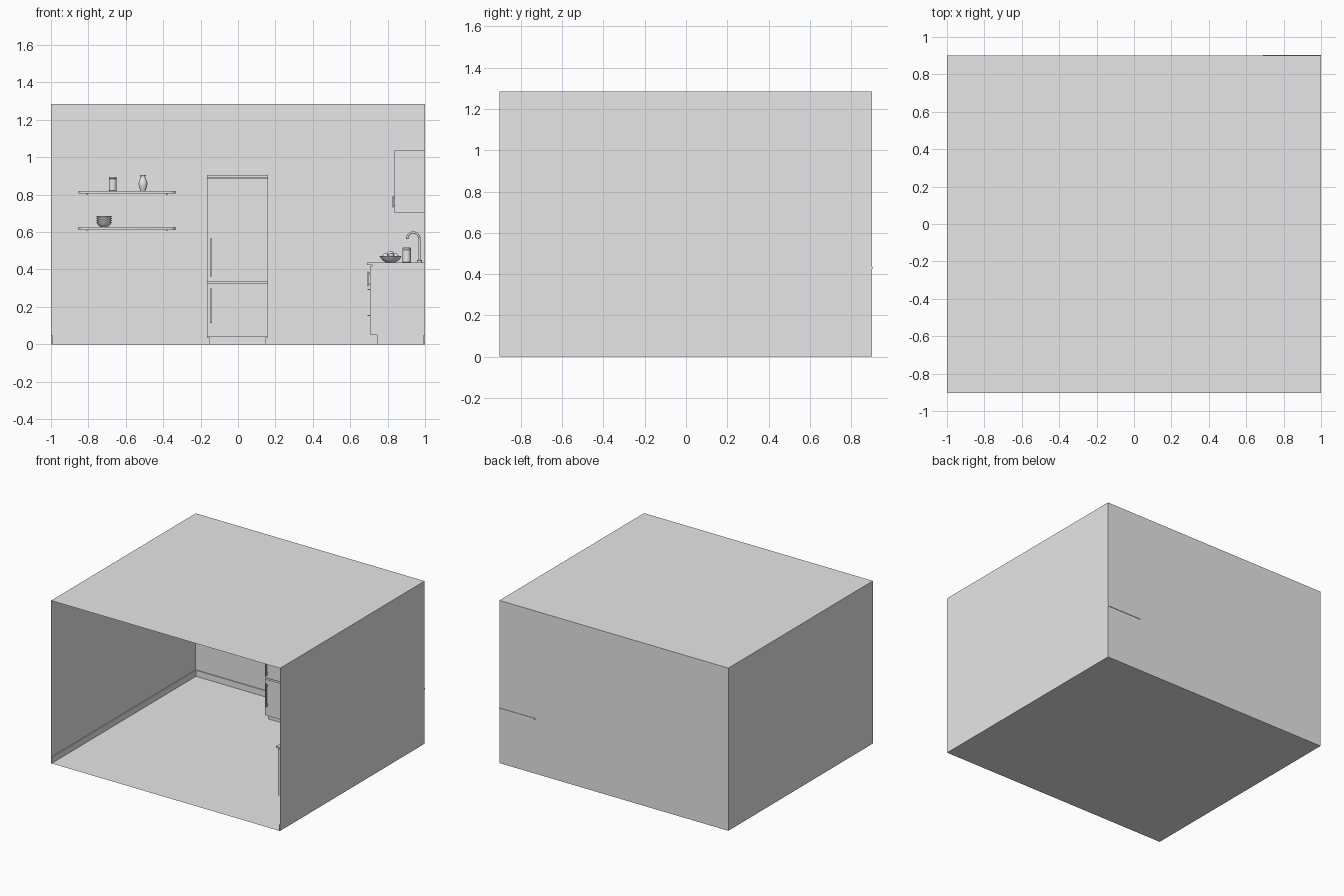
import bpy, bmesh, math
from mathutils import Vector

if "Cube" in bpy.data.objects:
    bpy.data.objects.remove(bpy.data.objects["Cube"])

grey = bpy.data.materials.new("plain grey")
grey.diffuse_color = (0.8, 0.8, 0.8, 1)
grey.use_nodes = True
grey.node_tree.nodes["Principled BSDF"].inputs["Base Color"].default_value = grey.diffuse_color

X, YF, YB, H = 1.0, -0.904, 0.9, 1.285      # room limits


def finish(name, bm, smooth=False):
    me = bpy.data.meshes.new(name)
    bm.to_mesh(me)
    bm.free()
    me.materials.append(grey)
    ob = bpy.data.objects.new(name, me)
    bpy.context.collection.objects.link(ob)
    if smooth:
        bpy.ops.object.select_all(action='DESELECT')
        ob.select_set(True)
        bpy.context.view_layer.objects.active = ob
        bpy.ops.object.shade_smooth_by_angle(angle=math.radians(40))
    return ob


def add_box(bm, x0, x1, y0, y1, z0, z1):
    vs = bmesh.ops.create_cube(bm, size=1)["verts"]
    for v in vs:
        v.co = Vector((x0 if v.co.x < 0 else x1, y0 if v.co.y < 0 else y1,
                       z0 if v.co.z < 0 else z1))


def boxes(name, *dims):
    bm = bmesh.new()
    for d in dims:
        add_box(bm, *d)
    return finish(name, bm)


def lathe(name, x, y, z, profile, n=32):
    """Spin (radius, height) points about a vertical axis."""
    bm = bmesh.new()
    vs = [bm.verts.new((r, 0, h)) for r, h in profile]
    es = [bm.edges.new(p) for p in zip(vs, vs[1:])]
    bmesh.ops.spin(bm, geom=vs + es, cent=(0, 0, 0), axis=(0, 0, 1),
                   angle=2 * math.pi, steps=n, use_duplicate=False)
    bmesh.ops.remove_doubles(bm, verts=bm.verts, dist=1e-5)
    bmesh.ops.recalc_face_normals(bm, faces=bm.faces)
    ob = finish(name, bm, True)
    ob.location = (x, y, z)
    return ob


def tube(name, pts, r):
    cu = bpy.data.curves.new(name, 'CURVE')
    cu.dimensions = '3D'
    cu.bevel_depth, cu.bevel_resolution, cu.use_fill_caps = r, 3, True
    sp = cu.splines.new('POLY')
    sp.points.add(len(pts) - 1)
    for p, co in zip(sp.points, pts):
        p.co = (*co, 1)
    cu.materials.append(grey)
    ob = bpy.data.objects.new(name, cu)
    bpy.context.collection.objects.link(ob)
    return ob


# Room shell: thin sheets, open at the front
bm = bmesh.new()
add_box(bm, -X, X, YF, YB, 0, H)
bm.normal_update()
bmesh.ops.delete(bm, geom=[f for f in bm.faces if f.normal.y < -0.5], context='FACES')
bmesh.ops.reverse_faces(bm, faces=bm.faces)
finish("room_shell", bm)

# Skirting boards
boxes("skirting", (-X, -X + 0.007, YF, YB, 0.002, 0.05),
      (X - 0.007, X, YF, YB, 0.002, 0.05),
      (-X, X, YB - 0.007, YB, 0.002, 0.05))

# Fridge
fx0, fx1, fy = -0.166, 0.16, 0.573
boxes("fridge_plinth", (fx0 + 0.011, fx1 - 0.011, fy + 0.03, YB - 0.01, 0, 0.035))
boxes("fridge_body", (fx0, fx1, fy + 0.035, YB - 0.01, 0.035, 0.889))
boxes("fridge_cap", (fx0, fx1, fy, YB - 0.01, 0.889, 0.905))
boxes("fridge_doors", (fx0, fx1, fy, fy + 0.032, 0.04, 0.325),
      (fx0, fx1, fy, fy + 0.032, 0.336, 0.886))
for name, z0, z1 in (("lower_fridge_handle", 0.115, 0.297), ("upper_fridge_handle", 0.362, 0.565)):
    boxes(name, (-0.149, -0.139, fy - 0.02, fy - 0.012, z0, z1),
          (-0.148, -0.140, fy - 0.013, fy, z0 + 0.012, z0 + 0.022),
          (-0.148, -0.140, fy - 0.013, fy, z1 - 0.022, z1 - 0.012))

# Base cabinets along the right wall
cy0, cy1 = -0.51, YB
body = boxes("base_cabinet", (0.72, X, cy0 + 0.004, cy1, 0.05, 0.424))
boxes("base_plinth", (0.742, X, cy0 + 0.004, cy1, 0, 0.05))
top = boxes("countertop", (0.69, X, cy0, cy1 + 0.004, 0.424, 0.437))

# Sink opening cut through the top and into the cabinet
sink_y = 0.2
cutter = boxes("sink_cutter", (0.755, 0.93, sink_y - 0.15, sink_y + 0.15, 0.33, 0.5))
cutter.hide_render = True
cutter.hide_set(True)
for ob in (body, top):
    m = ob.modifiers.new("sink", 'BOOLEAN')
    m.object, m.operation, m.solver = cutter, 'DIFFERENCE', 'EXACT'

# Doors and drawers with handles, facing the room
n = 4
step = (cy1 - cy0 - 0.004) / n
for i in range(n):
    a = cy0 + 0.004 + i * step
    b = a + step - 0.005
    if i == 1:                                   # drawer stack
        for z0, z1 in ((0.052, 0.19), (0.194, 0.33), (0.334, 0.418)):
            mid = (a + b) / 2
            zh = z1 - 0.04
            boxes("drawer_front", (0.705, 0.72, a, b, z0, z1))
            boxes("drawer_handle", (0.693, 0.698, mid - 0.06, mid + 0.06, zh, zh + 0.006),
                  (0.697, 0.705, mid - 0.05, mid - 0.044, zh, zh + 0.006),
                  (0.697, 0.705, mid + 0.044, mid + 0.05, zh, zh + 0.006))
    else:
        boxes("base_door", (0.705, 0.72, a, b, 0.052, 0.418))
        h = b - 0.03
        boxes("base_door_handle", (0.693, 0.698, h, h + 0.008, 0.31, 0.39),
              (0.697, 0.705, h, h + 0.008, 0.32, 0.326),
              (0.697, 0.705, h, h + 0.008, 0.374, 0.38))

# Wall cabinets
boxes("wall_cabinet", (0.85, X, cy0 + 0.004, cy1, 0.702, 1.038))
for i in range(n):
    a = cy0 + 0.004 + i * step
    b = a + step - 0.005
    h = b - 0.03 if i % 2 == 0 else a + 0.022
    boxes("wall_door", (0.836, 0.85, a, b, 0.702, 1.038))
    boxes("wall_door_handle", (0.826, 0.831, h, h + 0.008, 0.73, 0.793),
          (0.83, 0.836, h, h + 0.008, 0.738, 0.744),
          (0.83, 0.836, h, h + 0.008, 0.779, 0.785))

# Tap: riser, arched spout and lever
arc = [(0.937 + 0.033 * math.cos(t), sink_y, 0.562 + 0.036 * math.sin(t))
       for t in (math.pi * k / 12 for k in range(13))]
tube("tap_spout", [(0.97, sink_y, 0.437)] + arc, 0.006)
lathe("tap_base", 0.97, sink_y, 0.437, [(0, 0), (0.013, 0), (0.013, 0.012), (0.008, 0.014), (0, 0.014)])

# Wall shelves with rounded front corners, and brackets
sx0, sx1, sy, r = -0.852, -0.334, YB - 0.17, 0.03
for name, z in (("upper_shelf", 0.805), ("lower_shelf", 0.612)):
    bm = bmesh.new()
    pts = [(sx1, YB), (sx0, YB)]
    for cx, start in ((sx0 + r, math.pi), (sx1 - r, 1.5 * math.pi)):
        pts += [(cx + r * math.cos(start + k * math.pi / 12),
                 sy + r + r * math.sin(start + k * math.pi / 12)) for k in range(7)]
    f = bm.faces.new([bm.verts.new((x, y, z)) for x, y in pts])
    ext = bmesh.ops.extrude_face_region(bm, geom=[f])["geom"]
    bmesh.ops.translate(bm, vec=(0, 0, 0.015), verts=[v for v in ext if isinstance(v, bmesh.types.BMVert)])
    bmesh.ops.recalc_face_normals(bm, faces=bm.faces)
    finish(name, bm, True)
    for x in (-0.808, -0.381):
        boxes("shelf_bracket", (x - 0.003, x + 0.003, sy + 0.03, YB, z - 0.007, z),
              (x - 0.003, x + 0.003, YB - 0.007, YB, z - 0.03, z))

# Lidded jars
jar = [(0, 0), (0.9, 0), (1, 0.03), (1, 0.84), (0.9, 0.86), (1, 0.87), (1, 0.98), (0.93, 1), (0, 1)]
for name, x, y, z, rad, h in (("shelf_jar", -0.67, 0.815, 0.82, 0.021, 0.075),
                              ("counter_jar", 0.902, 0.55, 0.437, 0.022, 0.08)):
    lathe(name, x, y, z, [(a * rad, b * h) for a, b in jar])

# Vase
lathe("vase", -0.508, 0.815, 0.82,
      [(0, 0), (0.013, 0), (0.02, 0.018), (0.024, 0.038), (0.021, 0.055), (0.012, 0.072),
       (0.012, 0.078), (0.016, 0.086), (0.014, 0.086), (0.01, 0.075), (0, 0.06)])

# Stacked bowls
bowl = [(0, 0), (0.4, 0), (0.75, 0.35), (1, 1), (0.95, 1), (0.7, 0.42), (0.38, 0.12), (0, 0.12)]
for k in range(4):
    lathe("stacked_bowl", -0.716, 0.815, 0.627 + k * 0.011, [(a * 0.042, b * 0.026) for a, b in bowl])

# Fruit bowl with fruit
lathe("fruit_bowl", 0.816, -0.25, 0.437, [(a * 0.06, b * 0.036) for a, b in bowl])
for dx, dy, z in ((0, 0, 0.481), (-0.026, 0.01, 0.468), (0.026, 0.012, 0.468),
                  (0.003, -0.028, 0.467), (0, 0.03, 0.467)):
    bm = bmesh.new()
    bmesh.ops.create_uvsphere(bm, u_segments=20, v_segments=12, radius=0.018)
    finish("fruit", bm, True).location = (0.816 + dx, -0.25 + dy, z)
